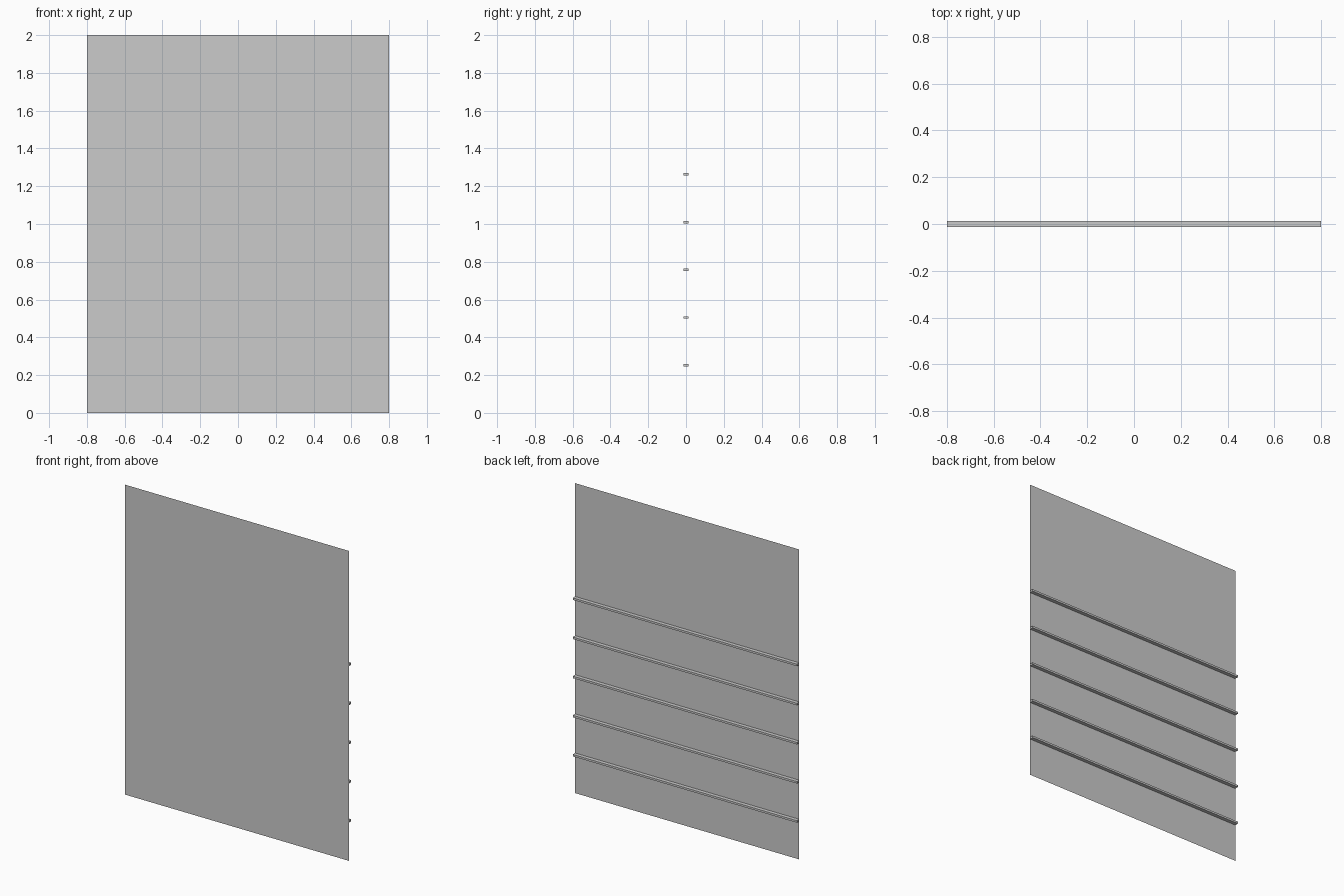
import bpy, bmesh

if "Cube" in bpy.data.objects:
    bpy.data.objects.remove(bpy.data.objects["Cube"])

W, H = 0.8, 2.0          # half width, height
FRONT, BACK = -0.012, 0.012
PITCH, RAIL = 0.2525, 0.013


def make_mesh(name, verts, faces):
    me = bpy.data.meshes.new(name)
    me.from_pydata(verts, [], faces)
    ob = bpy.data.objects.new(name, me)
    bpy.context.collection.objects.link(ob)
    return ob


# thin sheet sections between the rails
def sheet(name, z0, z1):
    make_mesh(name, [(-W, FRONT, z0), (W, FRONT, z0), (W, FRONT, z1), (-W, FRONT, z1)],
              [(0, 1, 2, 3)])


# slim horizontal rail projecting from the back
def rail(name, zc):
    z0, z1 = zc - RAIL / 2, zc + RAIL / 2
    v = [(x, y, z) for x in (-W, W) for y in (FRONT, BACK) for z in (z0, z1)]
    make_mesh(name, v, [(0, 1, 3, 2), (4, 6, 7, 5), (0, 4, 5, 1),
                        (2, 3, 7, 6), (0, 2, 6, 4), (1, 5, 7, 3)])


bottom = 0.0
for i in range(1, 6):
    zc = PITCH * i
    sheet(f"panel_section_{i}", bottom, zc - RAIL / 2)
    rail(f"rail_{i}", zc)
    bottom = zc + RAIL / 2
sheet("top_panel", bottom, H)
